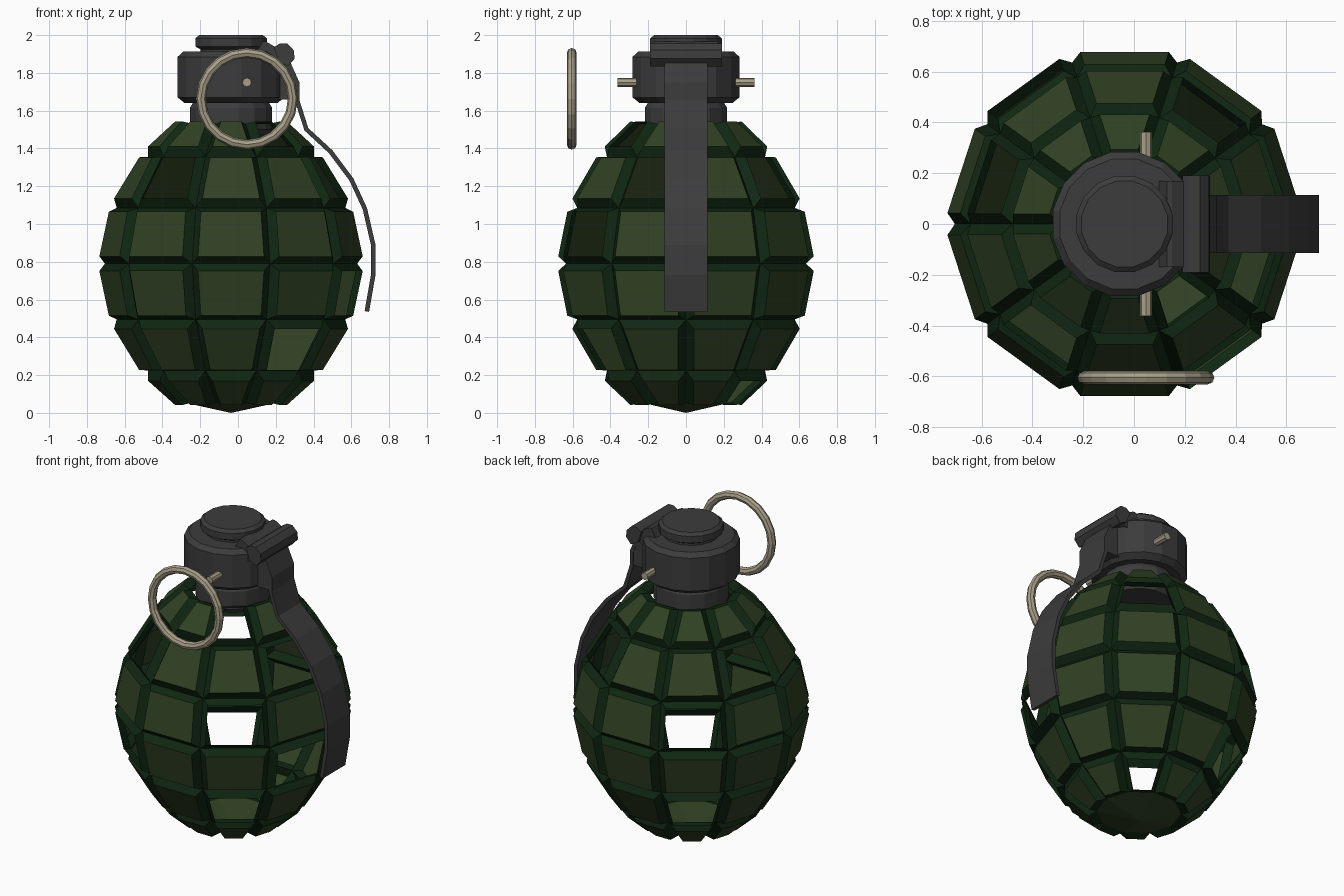
import bpy, bmesh
from math import cos, sin, pi, radians
from mathutils import Vector

cube = bpy.data.objects.get("Cube")
if cube:
    bpy.data.objects.remove(cube)

AXIS_X = -0.037
SIDES = 10


def material(name, rgb, rough=0.6):
    m = bpy.data.materials.new(name)
    m.use_nodes = True
    m.diffuse_color = (*rgb, 1)
    bsdf = m.node_tree.nodes["Principled BSDF"]
    bsdf.inputs["Base Color"].default_value = (*rgb, 1)
    bsdf.inputs["Roughness"].default_value = rough
    return m


olive = material("olive_green", (0.029, 0.053, 0.017))
dark_green = material("dark_green", (0.005, 0.020, 0.006))
gunmetal = material("dark_grey", (0.045, 0.045, 0.046))
brass = material("pale_brass", (0.40, 0.35, 0.25))


def finish(name, bm, *mats, location=(0, 0, 0)):
    mesh = bpy.data.meshes.new(name)
    bm.to_mesh(mesh)
    bm.free()
    for m in mats:
        mesh.materials.append(m)
    obj = bpy.data.objects.new(name, mesh)
    obj.location = location
    bpy.context.collection.objects.link(obj)
    return obj


def add_ring(bm, r, z, n, turn=0.0):
    return [bm.verts.new((r * cos(2 * pi * i / n + turn),
                          r * sin(2 * pi * i / n + turn), z)) for i in range(n)]


def lathe(name, profile, mat, n=16):
    """Closed turned part around the body axis, profile from bottom to top."""
    bm = bmesh.new()
    rings = [add_ring(bm, r, z, n, pi / n) for r, z in profile]
    for a, b in zip(rings, rings[1:]):
        for i in range(n):
            j = (i + 1) % n
            bm.faces.new((a[i], a[j], b[j], b[i]))
    bm.faces.new(rings[0][::-1])
    bm.faces.new(rings[-1])
    return finish(name, bm, mat, location=(AXIS_X, 0, 0))


def slab(name, outline, half_width, mat):
    """Extrude an x-z outline across y."""
    bm = bmesh.new()
    face = bm.faces.new([bm.verts.new((x, -half_width, z)) for x, z in outline])
    out = bmesh.ops.extrude_face_region(bm, geom=[face])
    verts = [v for v in out["geom"] if isinstance(v, bmesh.types.BMVert)]
    bmesh.ops.translate(bm, verts=verts, vec=(0, 2 * half_width, 0))
    bmesh.ops.recalc_face_normals(bm, faces=bm.faces)
    return finish(name, bm, mat)


# Segmented shell: raised plates over V grooves, with some plates left open
shell_rings = [(0.25, 0.055), (0.44, 0.225), (0.605, 0.495), (0.668, 0.79),
               (0.605, 1.085), (0.44, 1.355), (0.25, 1.53)]
open_plates = {8: (2, 4, 6), 9: (3, 5), 6: (3, 5), 4: (5,), 3: (2, 4), 1: (1, 5)}

bm = bmesh.new()
rings = [add_ring(bm, r, z, SIDES) for r, z in shell_rings]
plates = {}
for row, (a, b) in enumerate(zip(rings, rings[1:]), start=1):
    for i in range(SIDES):
        j = (i + 1) % SIDES
        plates[i, row] = bm.faces.new((a[i], a[j], b[j], b[i]))
bm.normal_update()
rims = bmesh.ops.inset_individual(bm, faces=list(plates.values()),
                                  thickness=0.03, depth=0.048,
                                  use_even_offset=True)["faces"]
for f in rims:
    f.material_index = 1
missing = [plates[i, row] for i, rows in open_plates.items() for row in rows]
bmesh.ops.delete(bm, geom=missing, context="FACES_ONLY")
# shallow pointed base
apex = bm.verts.new((0, 0, 0))
for i in range(SIDES):
    bm.faces.new((rings[0][(i + 1) % SIDES], rings[0][i], apex))
finish("segmented_shell", bm, olive, dark_green, location=(AXIS_X, 0, 0))

# Turned head: neck, collar and top cap
lathe("neck", [(0.20, 1.47), (0.222, 1.50), (0.222, 1.615), (0.20, 1.65)], gunmetal)
lathe("collar", [(0.25, 1.64), (0.288, 1.67), (0.288, 1.885), (0.26, 1.912)], gunmetal)
lathe("top_cap", [(0.165, 1.90), (0.165, 1.925), (0.193, 1.94),
                  (0.193, 1.983), (0.172, 2.0)], gunmetal)

# Hinge: bracket, cross bar and the root of the lever
slab("hinge_bracket", [(0.08, 1.88), (0.13, 1.965), (0.15, 1.965), (0.21, 1.93),
                       (0.23, 1.86), (0.18, 1.83)], 0.17, gunmetal)
slab("hinge_bar", [(0.19, 1.935), (0.22, 1.955), (0.26, 1.955), (0.295, 1.92),
                   (0.30, 1.875), (0.265, 1.835), (0.215, 1.86)], 0.19, gunmetal)
slab("lever_root", [(0.18, 1.86), (0.275, 1.858), (0.32, 1.75), (0.32, 1.66),
                    (0.20, 1.66)], 0.113, gunmetal)

# Lever: bent strip of constant thickness
path = [Vector(p) for p in [(0.277, 1.857), (0.325, 1.75), (0.325, 1.656),
        (0.372, 1.508), (0.5, 1.39), (0.61, 1.243), (0.683, 1.085),
        (0.728, 0.89), (0.728, 0.73), (0.694, 0.535)]]
inner = []
for i, p in enumerate(path):
    d = (path[min(i + 1, len(path) - 1)] - path[max(i - 1, 0)]).normalized()
    inner.append(p + Vector((d.y, -d.x)) * 0.024)
slab("lever", path + inner[::-1], 0.115, gunmetal)

# Safety pin through the collar
bpy.ops.mesh.primitive_cylinder_add(vertices=8, radius=0.024, depth=0.725,
                                    location=(0.047, 0, 1.75),
                                    rotation=(radians(90), 0, 0))
pin = bpy.context.object
pin.name = "safety_pin"
pin.data.materials.append(brass)

# Pull ring
bpy.ops.mesh.primitive_torus_add(major_segments=20, minor_segments=8,
                                 major_radius=0.243, minor_radius=0.026,
                                 location=(0.047, -0.605, 1.663),
                                 rotation=(radians(90), 0, 0))
pull_ring = bpy.context.object
pull_ring.name = "pull_ring"
pull_ring.data.materials.append(brass)
